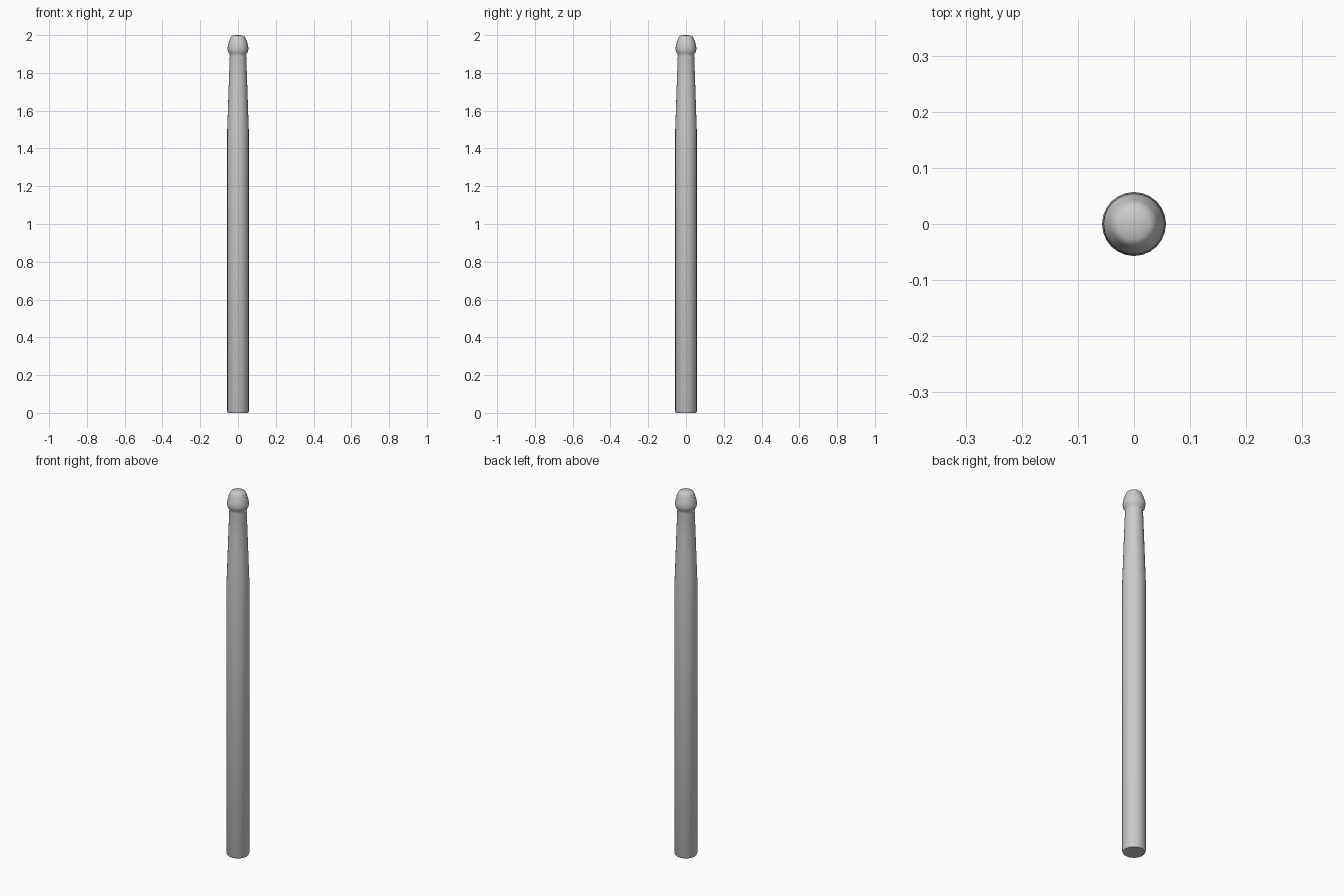
import bpy, bmesh, math

if "Cube" in bpy.data.objects:
    bpy.data.objects.remove(bpy.data.objects["Cube"])

SIDES = 24

def lathe(name, profile):
    """Closed solid of revolution from (radius, z) points, bottom to top."""
    bm = bmesh.new()
    rings = []
    for r, z in profile:
        rings.append([bm.verts.new((r * math.cos(2 * math.pi * i / SIDES),
                                    r * math.sin(2 * math.pi * i / SIDES), z))
                      for i in range(SIDES)])
    for a, b in zip(rings, rings[1:]):
        for i in range(SIDES):
            j = (i + 1) % SIDES
            bm.faces.new((a[i], a[j], b[j], b[i]))
    bm.faces.new(rings[0][::-1])
    bm.faces.new(rings[-1])
    mesh = bpy.data.meshes.new(name)
    bm.to_mesh(mesh)
    bm.free()
    ob = bpy.data.objects.new(name, mesh)
    bpy.context.collection.objects.link(ob)
    bpy.ops.object.select_all(action='DESELECT')
    ob.select_set(True)
    bpy.context.view_layer.objects.active = ob
    bpy.ops.object.shade_smooth_by_angle(angle=math.radians(35))
    return ob

# One-piece stick: butt, straight shaft, tapered shoulder, neck and rounded tip
lathe("drumstick", [
    (0.053, 0.0), (0.057, 0.008), (0.057, 1.50), (0.0535, 1.60),
    (0.0485, 1.75), (0.0435, 1.89), (0.0445, 1.90),
    (0.052, 1.91), (0.055, 1.925), (0.054, 1.94), (0.049, 1.96),
    (0.042, 1.98), (0.037, 1.991), (0.028, 1.997), (0.010, 2.0),
])
